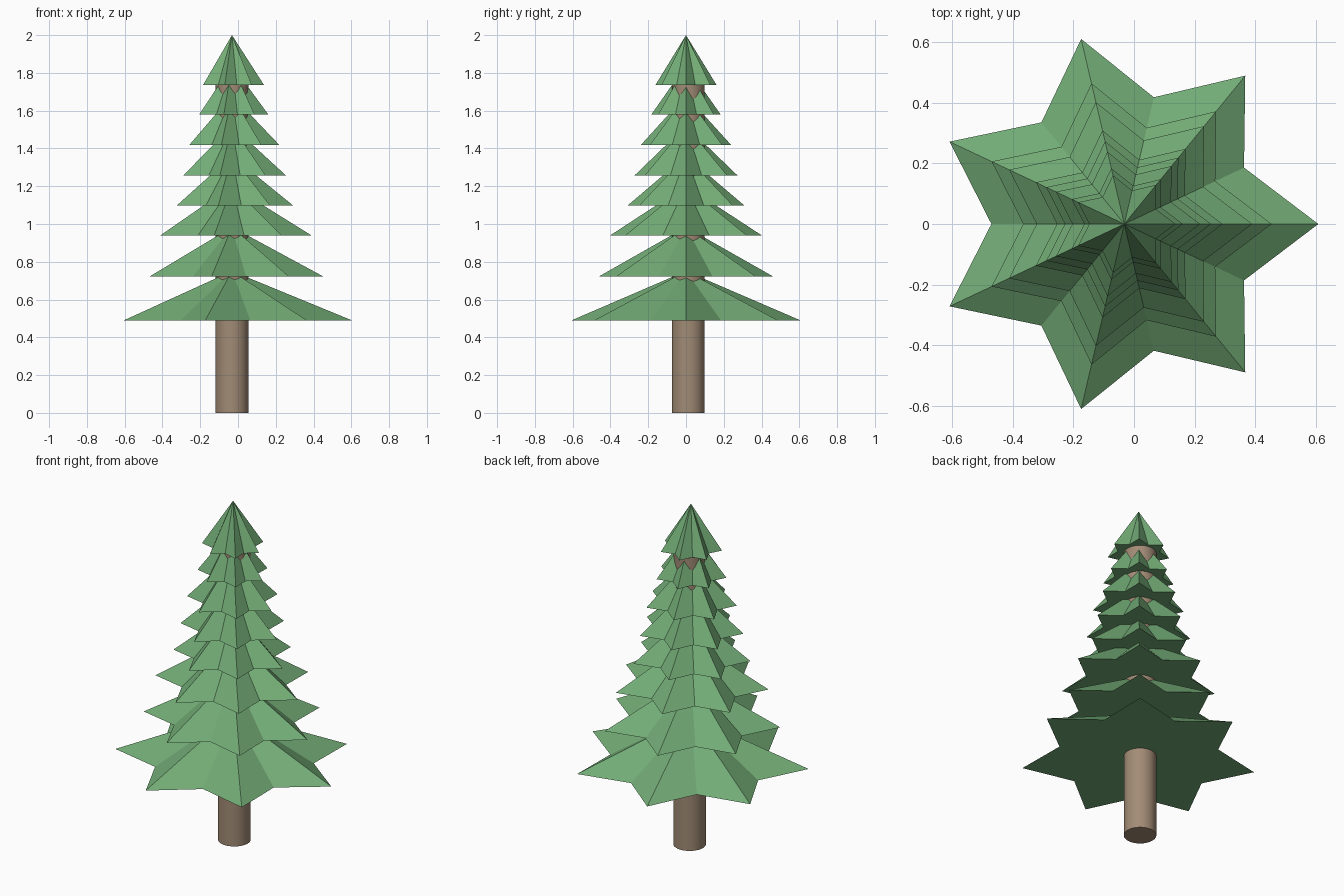
import bpy, bmesh
from math import cos, sin, pi, radians

if "Cube" in bpy.data.objects:
    bpy.data.objects.remove(bpy.data.objects["Cube"])

CX = -0.032          # tree axis
POINTS = 7           # star points per tier
INNER = 0.685        # valley radius / tip radius
HEIGHT = 0.263       # height of every tier
Y_SCALE = 0.978


def material(name, color):
    m = bpy.data.materials.new(name)
    m.diffuse_color = color
    m.use_nodes = True
    m.node_tree.nodes["Principled BSDF"].inputs["Base Color"].default_value = m.diffuse_color
    return m


green = material("needle_green", (0.17, 0.41, 0.18, 1))
brown = material("bark_brown", (0.36, 0.26, 0.18, 1))


def star_tier(name, z, radius):
    """Flat-faced star cone with a closed underside."""
    bm = bmesh.new()
    rim = []
    for i in range(POINTS * 2):
        a = pi * i / POINTS
        r = radius * (INNER if i % 2 else 1)
        rim.append(bm.verts.new((r * cos(a), r * sin(a) * Y_SCALE, 0)))
    apex = bm.verts.new((0, 0, HEIGHT))
    for i, v in enumerate(rim):
        bm.faces.new((v, rim[(i + 1) % len(rim)], apex))
    bm.faces.new(rim[::-1])
    mesh = bpy.data.meshes.new(name)
    bm.to_mesh(mesh)
    bm.free()
    mesh.materials.append(green)
    ob = bpy.data.objects.new(name, mesh)
    ob.location = (CX, 0, z)
    bpy.context.collection.objects.link(ob)


# Branch tiers, bottom to top: (base height, tip radius)
tiers = [(0.488, 0.640), (0.721, 0.486), (0.939, 0.422), (1.098, 0.324),
         (1.257, 0.286), (1.419, 0.250), (1.579, 0.193), (1.737, 0.169)]
for n, (z, r) in enumerate(tiers, 1):
    star_tier(f"branch_tier_{n}", z, r)

# Trunk, running up into the top tier
top = 1.745
bpy.ops.mesh.primitive_cylinder_add(vertices=32, radius=0.087, depth=top,
                                    location=(CX, 0.012, top / 2))
trunk = bpy.context.object
trunk.name = "trunk"
trunk.data.materials.append(brown)
bpy.ops.object.shade_smooth_by_angle(angle=radians(30))
